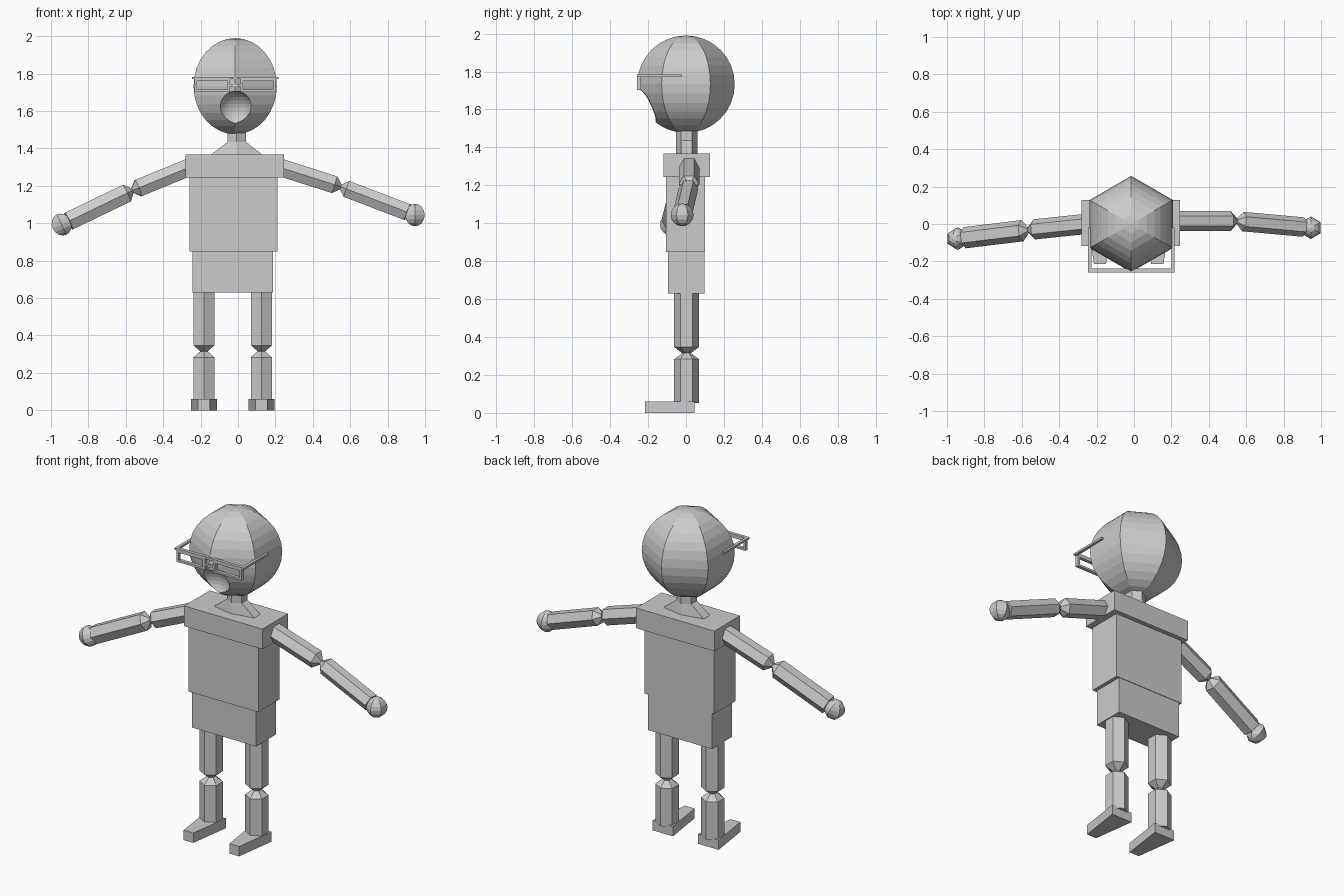
import bpy, bmesh, math
from mathutils import Vector

if "Cube" in bpy.data.objects:
    bpy.data.objects.remove(bpy.data.objects["Cube"])

grey = bpy.data.materials.new("light grey")
grey.diffuse_color = (0.6, 0.6, 0.6, 1)
grey.use_nodes = True
grey.node_tree.nodes["Principled BSDF"].inputs["Base Color"].default_value = grey.diffuse_color


def finish(name, bm):
    bmesh.ops.remove_doubles(bm, verts=bm.verts, dist=1e-5)
    bmesh.ops.recalc_face_normals(bm, faces=bm.faces)
    me = bpy.data.meshes.new(name)
    bm.to_mesh(me)
    bm.free()
    me.materials.append(grey)
    ob = bpy.data.objects.new(name, me)
    bpy.context.collection.objects.link(ob)
    return ob


def add_box(bm, x, y, z):
    """Box from (min, max) pairs."""
    vs = bmesh.ops.create_cube(bm, size=1)["verts"]
    for v in vs:
        v.co = Vector([(a + b) / 2 + c * (b - a) for c, (a, b) in zip(v.co, (x, y, z))])
    return vs


def box(name, x, y, z):
    bm = bmesh.new()
    add_box(bm, x, y, z)
    return finish(name, bm)


def loft(name, start, axis, profile, sides=6):
    """Stack of polygon rings along an axis; profile holds (distance, radius)."""
    start, d = Vector(start), Vector(axis).normalized()
    v = (Vector((0, 1, 0)) - d * d.y).normalized()
    u = d.cross(v)
    bm = bmesh.new()
    rings = []
    for t, r in profile:
        angles = [math.tau * k / sides for k in range(sides)]
        rings.append([bm.verts.new(start + d * t + (v * math.cos(a) + u * math.sin(a)) * r)
                      for a in angles])
    for a, b in zip(rings, rings[1:]):
        for i in range(sides):
            j = (i + 1) % sides
            bm.faces.new((a[i], a[j], b[j], b[i]))
    if profile[0][1] > 0:
        bm.faces.new(rings[0])
    if profile[-1][1] > 0:
        bm.faces.new(rings[-1])
    return finish(name, bm)


def ball(name, centre, r, axis=(0, 0, 1), rings=8, sides=6):
    prof = [(-r * math.cos(math.pi * i / rings),
             0 if i in (0, rings) else r * math.sin(math.pi * i / rings))
            for i in range(rings + 1)]
    return loft(name, centre, axis, prof, sides)


def limb(name, joint, end, r, pinch, taper):
    """Hexagonal bar that narrows to a point-like joint at one end."""
    axis = Vector(end) - Vector(joint)
    return loft(name, joint, axis, [(0, pinch), (taper, r), (axis.length, r)])


# Head with a scooped-out mouth
head = ball("head", (-0.015, 0, 1.733), 0.257, rings=16)
scoop = ball("mouth_cutter", (-0.011, -0.25, 1.597), 0.109, rings=16, sides=32)
scoop.hide_render = True
cut = head.modifiers.new("mouth", "BOOLEAN")
cut.operation, cut.solver, cut.object = "DIFFERENCE", "EXACT", scoop
bpy.context.view_layer.objects.active = head
bpy.ops.object.modifier_apply(modifier="mouth")
bpy.data.objects.remove(scoop)

# Neck, flared sideways at its base
neck = loft("neck", (-0.007, 0.003, 1.36), (0, 0, 1), [(0, 0.057), (0.075, 0.057), (0.16, 0.057)])
for v in neck.data.vertices:
    if v.co.z < 1.37 and abs(v.co.x + 0.007) > 0.02:
        v.co.x = -0.007 + math.copysign(0.145, v.co.x + 0.007)

# Trunk
box("shoulders", (-0.28, 0.247), (-0.118, 0.127), (1.245, 1.368))
box("torso", (-0.258, 0.21), (-0.105, 0.1), (0.848, 1.245))
box("hips", (-0.242, 0.188), (-0.095, 0.097), (0.63, 0.848))

# Legs and feet
for side, x in (("right", -0.182), ("left", 0.125)):
    knee = (x, 0.003, 0.315)
    limb(side + "_thigh", knee, (x, 0.003, 0.64), 0.065, 0.023, 0.032)
    limb(side + "_shin", knee, (x, 0.003, 0.052), 0.065, 0.023, 0.032)
    foot = box(side + "_foot", (x - 0.069, x + 0.069), (-0.215, 0.045), (0, 0.06))
    for v in foot.data.vertices:
        if v.co.y < 0:                      # toes are narrower than the heel
            v.co.x = x + (v.co.x - x) * 0.47

# Arms and hands
arms = (("right", (-0.23, 0.003, 1.312), (-0.565, -0.032, 1.175), (-0.943, -0.078, 0.993), 0.057),
        ("left", (0.2, 0.016, 1.307), (0.55, 0.016, 1.195), (0.946, -0.02, 1.044), 0.052))
for side, shoulder, elbow, hand, r in arms:
    e, h = Vector(elbow), Vector(hand)
    limb(side + "_upper_arm", elbow, shoulder, 0.054, 0.015, 0.035)
    limb(side + "_forearm", elbow, e.lerp(h, 0.9), r, 0.015, 0.035)
    tilt = (-0.43, 0, 0.9) if side == "right" else (0, 0, 1)
    ball(side + "_hand", hand, 0.06, tilt)

# Glasses: top bar, two open rims, bridge and temples
bm = bmesh.new()
cx, y = -0.0145, (-0.258, -0.238)
add_box(bm, (cx - 0.232, cx + 0.232), y, (1.771, 1.783))
add_box(bm, (cx - 0.03, cx + 0.03), y, (1.73, 1.742))
for s in (-1, 1):
    def span(a, b):
        return tuple(sorted((cx + s * a, cx + s * b)))
    add_box(bm, span(0.028, 0.218), y, (1.703, 1.715))
    add_box(bm, span(0.028, 0.218), y, (1.761, 1.773))
    add_box(bm, span(0.028, 0.042), y, (1.715, 1.761))
    add_box(bm, span(0.204, 0.218), y, (1.715, 1.761))
    add_box(bm, span(0.214, 0.232), (-0.238, -0.02), (1.771, 1.783))
finish("glasses", bm)
